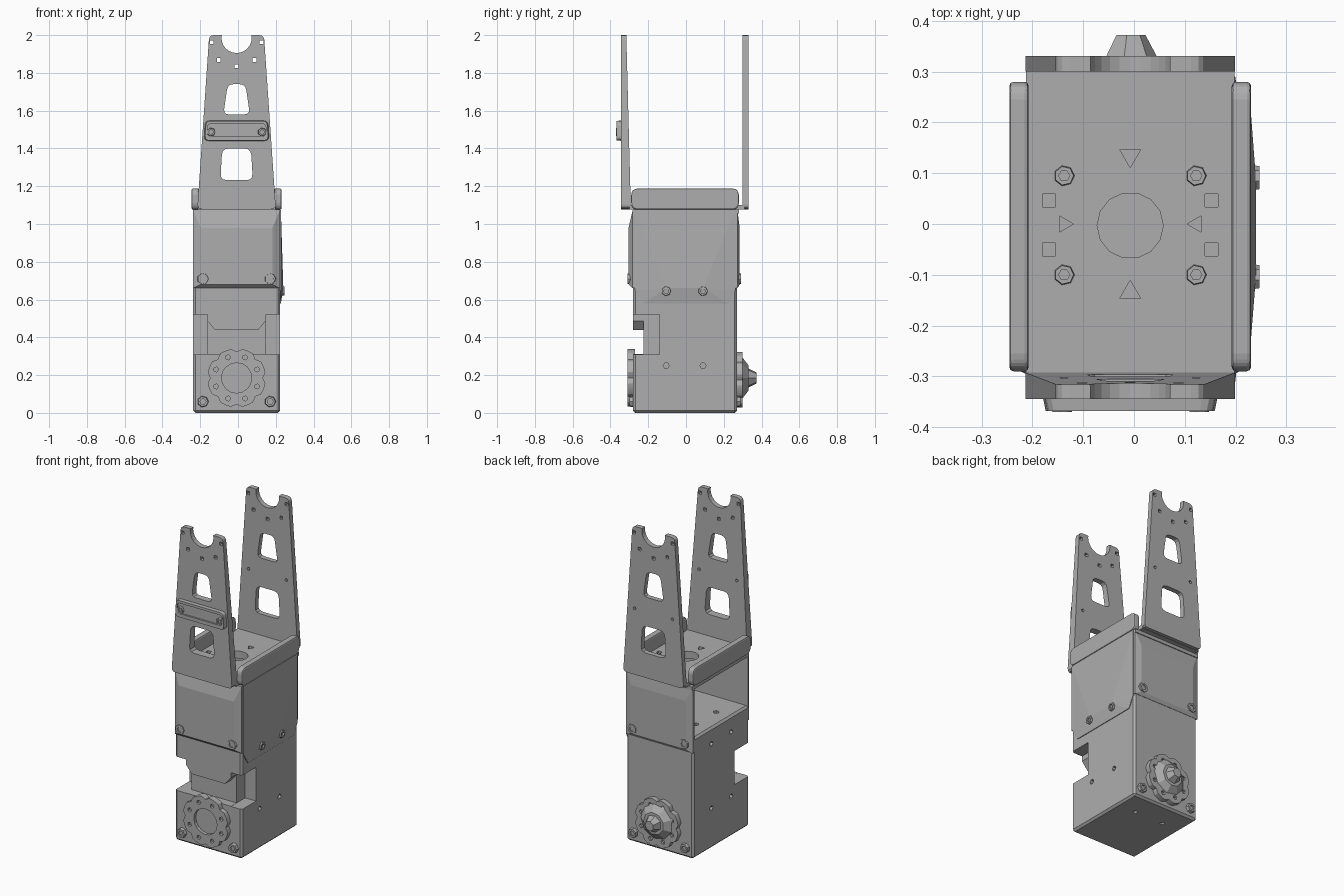
import bpy, bmesh, math
from mathutils import Vector

if "Cube" in bpy.data.objects:
    bpy.data.objects.remove(bpy.data.objects["Cube"], do_unlink=True)

GREY = (0.42, 0.42, 0.42, 1)
grey = bpy.data.materials.new("plain grey")
grey.use_nodes = True
grey.diffuse_color = GREY
grey.node_tree.nodes["Principled BSDF"].inputs["Base Color"].default_value = GREY

CX = -0.0075  # middle of the body in x


def place(axis, a, b, t):
    return {"x": (t, a, b), "y": (a, t, b), "z": (a, b, t)}[axis]


def finish(name, bm):
    bmesh.ops.recalc_face_normals(bm, faces=bm.faces)
    mesh = bpy.data.meshes.new(name)
    bm.to_mesh(mesh)
    bm.free()
    ob = bpy.data.objects.new(name, mesh)
    bpy.context.collection.objects.link(ob)
    mesh.materials.append(grey)
    return ob


def prism(name, pts, axis, lo, hi, top_scale=1.0):
    """Extrude a 2D outline along an axis, optionally tapering it."""
    bm = bmesh.new()
    n = len(pts)
    ca, cb = (sum(p[i] for p in pts) / n for i in (0, 1))
    low = [bm.verts.new(place(axis, a, b, lo)) for a, b in pts]
    high = [bm.verts.new(place(axis, ca + (a - ca) * top_scale,
                               cb + (b - cb) * top_scale, hi)) for a, b in pts]
    bm.faces.new(low)
    bm.faces.new(high)
    for i in range(n):
        j = (i + 1) % n
        bm.faces.new((low[i], low[j], high[j], high[i]))
    return finish(name, bm)


def rect(a0, a1, b0, b1):
    return [(a0, b0), (a1, b0), (a1, b1), (a0, b1)]


def ring(a, b, r, n, turn=0.0):
    return [(a + r * math.cos(turn + math.tau * i / n),
             b + r * math.sin(turn + math.tau * i / n)) for i in range(n)]


def rounded(pts, r, steps=3):
    """Round the corners of an outline."""
    out = []
    for i, p in enumerate(pts):
        p = Vector(p)
        s = p + (Vector(pts[i - 1]) - p).normalized() * r
        e = p + (Vector(pts[(i + 1) % len(pts)]) - p).normalized() * r
        for k in range(steps + 1):
            t = k / steps
            out.append(tuple(s * (1 - t) ** 2 + p * 2 * t * (1 - t) + e * t * t))
    return out


def hull(name, pts):
    bm = bmesh.new()
    verts = [bm.verts.new(p) for p in pts]
    res = bmesh.ops.convex_hull(bm, input=verts)
    loose = [v for v in res["geom_interior"] if isinstance(v, bmesh.types.BMVert)]
    bmesh.ops.delete(bm, geom=loose, context="VERTS")
    return finish(name, bm)


def bake(ob):
    dg = bpy.context.evaluated_depsgraph_get()
    mesh = bpy.data.meshes.new_from_object(ob.evaluated_get(dg))
    ob.modifiers.clear()
    ob.data = mesh


def cut(ob, cutters):
    for c in cutters:
        mod = ob.modifiers.new("cut", "BOOLEAN")
        mod.operation, mod.solver, mod.object = "DIFFERENCE", "EXACT", c
    bake(ob)
    for c in cutters:
        bpy.data.objects.remove(c, do_unlink=True)


def bevel(ob, width, segments=1):
    mod = ob.modifiers.new("bevel", "BEVEL")
    mod.width, mod.segments = width, segments
    bake(ob)


def screw(name, axis, a, b, lo, hi, r=0.032):
    """Chunky screw head with a socket."""
    ob = prism(name, ring(a, b, r, 7), axis, lo, hi, 0.85)
    s = 1 if hi > lo else -1
    cut(ob, [prism("socket", ring(a, b, r * 0.5, 6), axis, hi - s * 0.01, hi + s * 0.02)])


# Motor body with stepped front recess and screw holes
body = prism("motor_body", rect(CX - 0.23, CX + 0.23, -0.28, 0.27), "z", 0, 0.75)
bevel(body, 0.012)
cuts = [prism("cutter", rect(CX + s * 0.155, CX + s * 0.3, -0.4, -0.14), "z", 0.31, 0.52)
        for s in (-1, 1)]
cuts.append(prism("cutter", [(CX - 0.157, 0.311), (CX + 0.157, 0.311), (CX + 0.157, 0.49),
                             (CX + 0.115, 0.44), (CX - 0.115, 0.44), (CX - 0.157, 0.49)],
                  "y", -0.4, -0.225))
for y in (-0.105, 0.09):
    for z in (0.25, 0.65):
        for s in (-1, 1):
            cuts.append(prism("cutter", ring(y, z, 0.016, 6), "x",
                              CX + s * 0.21, CX + s * 0.3))
for s in (-1, 1):
    for y in (-0.1, 0.1):
        cuts.append(prism("cutter", ring(CX + s * 0.13, y, 0.018, 6), "z", 0.72, 0.8))
    cuts.append(prism("cutter", ring(CX + s * 0.1, 0.12, 0.014, 6), "z", -0.05, 0.02))
cut(body, cuts)


# Output horns, scalloped into eight lobes
def horn(name, lo, hi, z, r):
    pts = []
    for i in range(64):
        a = math.tau * i / 64
        k = r - 0.016 * max(0.0, math.cos(8 * a)) ** 2
        pts.append((CX + k * math.cos(a), z + k * math.sin(a)))
    ob = prism(name, pts, "y", lo, hi)
    s = 1 if hi > lo else -1
    holes = [prism("cutter", ring(x, zz, 0.014, 5), "y", hi - s * 0.015, hi + s * 0.05)
             for x, zz in ring(CX, z, r * 0.76, 8, math.pi / 8)]
    if s < 0:
        holes.append(prism("cutter", ring(CX, z, 0.08, 16), "y", hi + 0.02, hi - 0.05))
    cut(ob, holes)


horn("front_horn", -0.27, -0.31, 0.185, 0.155)
horn("back_horn", 0.26, 0.3, 0.175, 0.15)
prism("back_hub", ring(CX, 0.185, 0.115, 9), "y", 0.295, 0.33, 0.6)
prism("back_hub_cap", ring(CX, 0.185, 0.055, 7), "y", 0.325, 0.372, 0.55)
for s in (-1, 1):
    screw("front_corner_screw", "y", CX + s * 0.178, 0.06, -0.27, -0.3)
    screw("back_corner_screw", "y", CX + s * 0.178, 0.06, 0.26, 0.288)

# Lower bracket: folded plates rising to screw bosses, open on one side
L, R = CX - 0.23, CX + 0.23
for name, inner, d in (("front_plate", -0.268, -1), ("back_plate", 0.258, 1)):
    pts = [(x, inner, z) for x in (L, R) for z in (0.66, 1.075)]
    pts += [(x, inner + d * 0.014, z) for x in (L, R) for z in (0.66, 1.075)]
    out = 0.036 if d < 0 else 0.026
    pts += [(CX + s * 0.19, inner + d * out, z) for s in (-1, 1) for z in (0.68, 0.98)]
    hull(name, pts)
    for s in (-1, 1):
        screw(name + "_screw", "y", CX + s * 0.178, 0.71, inner, inner + d * (out + 0.006), 0.034)
pts = [(x, y, z) for x in (0.212, 0.227)
       for y, z in ((-0.27, 1.075), (0.262, 1.075), (-0.27, 0.65), (0.262, 0.65),
                    (-0.225, 0.58), (0.225, 0.58))]
pts += [(0.24, y, 0.66) for y in (-0.105, 0.09)]
hull("left_side_plate", pts)
for y in (-0.105, 0.09):
    screw("side_screw", "x", y, 0.645, 0.22, 0.247, 0.028)


# Stacked horizontal plates sharing one hole pattern
def hole_cutters():
    c = [prism("cutter", ring(CX, -0.003, 0.065, 14), "z", 1, 1.2)]
    for s in (-1, 1):
        c.append(prism("cutter", ring(CX, s * 0.135, 0.024, 3, s * -math.pi / 2), "z", 1, 1.2))
        c.append(prism("cutter", ring(CX + s * 0.13, 0, 0.018, 3,
                                      0 if s < 0 else math.pi), "z", 1, 1.2))
        for y in (-0.05, 0.046):
            c.append(prism("cutter", rect(CX + s * 0.16 - 0.013, CX + s * 0.16 + 0.013,
                                          y - 0.013, y + 0.013), "z", 1, 1.2))
    return c


cut(prism("lower_bracket_top", rect(L, R, -0.28, 0.28), "z", 1.055, 1.076), hole_cutters())
cut(prism("upper_bracket_base", rect(CX - 0.205, CX + 0.205, -0.3, 0.31), "z", 1.076, 1.1),
    hole_cutters())
for s in (-1, 1):
    for y in (-0.1, 0.095):
        screw("base_screw", "z", CX + s * 0.13, y, 1.09, 1.112, 0.022)
    flange = prism("side_flange", rounded(rect(-0.29, 0.28, 1.076, 1.188), 0.035), "x",
                   CX + s * 0.2, CX + s * 0.238)
    bevel(flange, 0.008, 2)


# Tall tapering arms with cradle notch, windows and bolt holes
def arm(name, lo, hi):
    outline = rounded([(CX - 0.208, 1.078), (CX + 0.208, 1.078),
                       (CX + 0.145, 2.0), (CX - 0.145, 2.0)], 0.025)
    ob = prism(name, outline, "y", lo, hi)
    shapes = [ring(CX, 1.985, 0.08, 24),
              rounded([(CX - 0.07, 1.58), (CX + 0.07, 1.58),
                       (CX + 0.047, 1.74), (CX - 0.047, 1.74)], 0.03),
              rounded([(CX - 0.086, 1.232), (CX + 0.086, 1.232),
                       (CX + 0.076, 1.4), (CX - 0.076, 1.4)], 0.035)]
    for x, z in ((0.132, 1.962), (0.095, 1.868)):
        shapes += [ring(CX + s * x, z, 0.014, 4, math.pi / 4) for s in (-1, 1)]
    shapes.append(ring(CX, 1.835, 0.014, 4, math.pi / 4))
    shapes += [ring(CX + s * 0.13, 1.49, 0.01, 6) for s in (-1, 1)]
    cut(ob, [prism("cutter", p, "y", lo - 0.1, hi + 0.1) for p in shapes])
    return ob


front_arm = arm("front_arm", -0.345, -0.316)
for v in front_arm.data.vertices:  # inner face thickens towards the foot
    if v.co.y > -0.33:
        v.co.y += 0.024 * (2 - v.co.z) / 0.92
arm("back_arm", 0.3, 0.331)

# Cross bar fixed to the front arm
bar = prism("cross_bar", rounded([(CX - 0.175, 1.44), (CX + 0.175, 1.44),
                                  (CX + 0.168, 1.548), (CX - 0.168, 1.548)], 0.025),
            "y", -0.335, -0.368, 0.96)
cut(bar, [prism("cutter", rounded(rect(CX - 0.155, CX + 0.155, 1.465, 1.53), 0.02),
                "y", -0.4, -0.358)])
for s in (-1, 1):
    screw("cross_bar_screw", "y", CX + s * 0.135, 1.487, -0.35, -0.37, 0.024)
